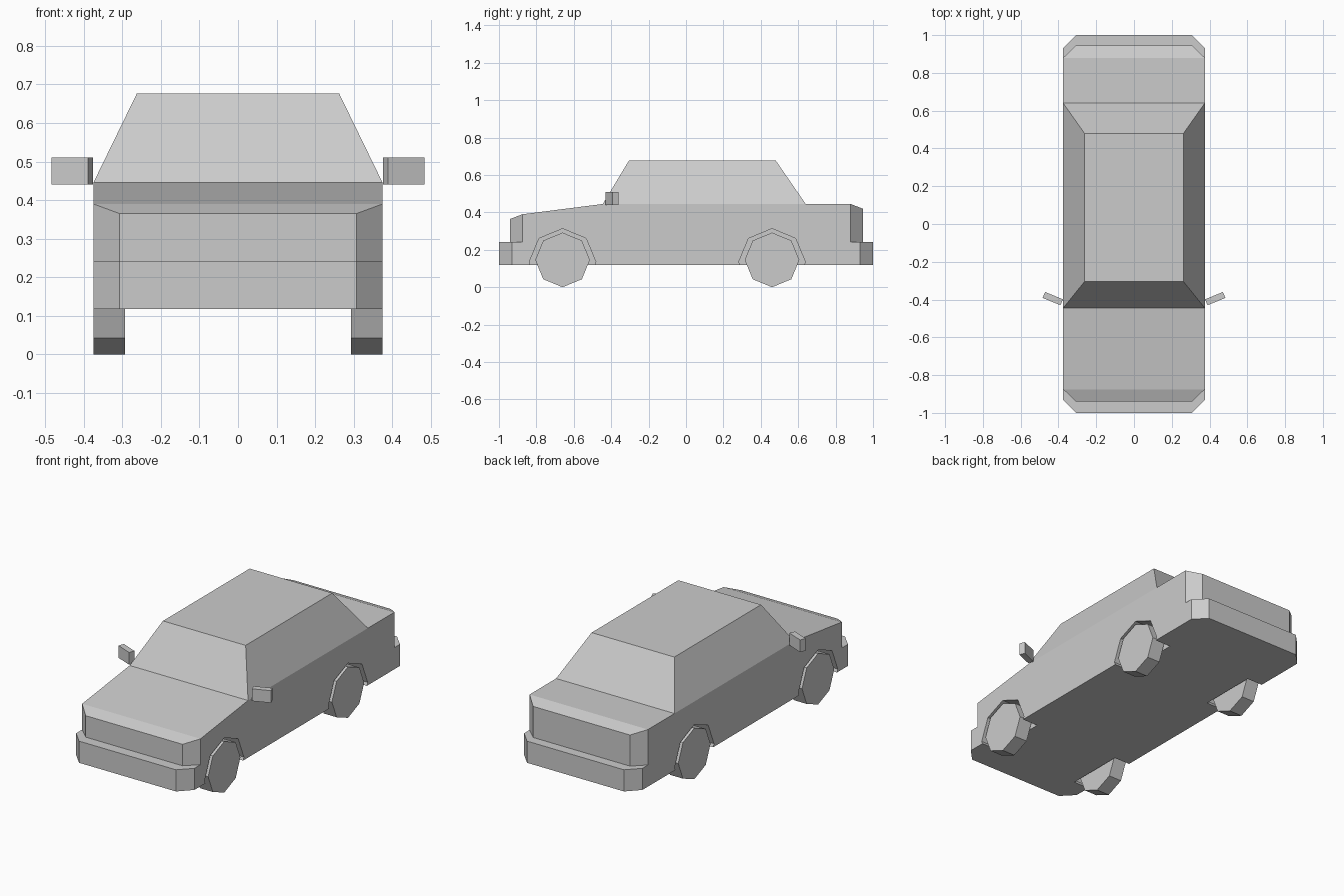
import bpy, bmesh, math
from mathutils import Matrix

cube = bpy.data.objects.get("Cube")
if cube:
    bpy.data.objects.remove(cube, do_unlink=True)

GREY = (0.6, 0.6, 0.6, 1)
paint = bpy.data.materials.new("plain grey")
paint.use_nodes = True
paint.diffuse_color = GREY
paint.node_tree.nodes["Principled BSDF"].inputs["Base Color"].default_value = GREY


def finish(name, bm):
    bmesh.ops.recalc_face_normals(bm, faces=bm.faces)
    mesh = bpy.data.meshes.new(name)
    bm.to_mesh(mesh)
    bm.free()
    mesh.materials.append(paint)
    obj = bpy.data.objects.new(name, mesh)
    bpy.context.collection.objects.link(obj)
    return obj


def loft(name, rings):
    """Skin a row of four-cornered sections and cap both ends."""
    bm = bmesh.new()
    rows = [[bm.verts.new(p) for p in ring] for ring in rings]
    for a, b in zip(rows, rows[1:]):
        for i in range(4):
            j = (i + 1) % 4
            bm.faces.new((a[i], a[j], b[j], b[i]))
    bm.faces.new(rows[0])
    bm.faces.new(rows[-1])
    return finish(name, bm)


def section(y, w, low, top):
    return [(-w, y, low), (w, y, low), (w, y, top), (-w, y, top)]


def rectangle(w, y0, y1, z):
    return [(-w, y0, z), (w, y0, z), (w, y1, z), (-w, y1, z)]


def octagon_prism(name, x0, x1, y, z, radius):
    bm = bmesh.new()
    place = Matrix.Translation(((x0 + x1) / 2, y, z)) @ Matrix.Rotation(math.pi / 2, 4, "Y")
    bmesh.ops.create_cone(bm, cap_ends=True, segments=8, radius1=radius, radius2=radius,
                          depth=abs(x1 - x0), matrix=place)
    return finish(name, bm)


# Lower body with bumpers, upper body and cabin
SIDE, CORNER, SILL, LEDGE, BELT = 0.375, 0.307, 0.118, 0.242, 0.445
body = loft("body", [section(y, w, SILL, LEDGE) for y, w in
                     ((-1, CORNER), (-0.93, SIDE), (0.93, SIDE), (1, CORNER))])
upper = loft("upper_body", [section(y, w, LEDGE, top) for y, w, top in
                            ((-0.94, CORNER, 0.365), (-0.875, SIDE, 0.39), (-0.445, SIDE, BELT),
                             (0.88, SIDE, BELT), (0.945, CORNER, 0.42))])
cabin = loft("cabin", [rectangle(SIDE, -0.445, 0.64, BELT),
                       rectangle(0.262, -0.305, 0.48, 0.677)])

# Wheels and the arch cutters around them
AXLES = {"front": -0.66, "rear": 0.46}
arches = []
for end, y in AXLES.items():
    for side, s in (("left", 1), ("right", -1)):
        octagon_prism(f"{end}_{side}_wheel", s * 0.293, s * SIDE, y, 0.146, 0.146)
        arches.append(octagon_prism("arch_cutter", s * 0.275, s * 0.5, y, 0.135, 0.178))

# Join the shell and cut the arches
for part, mode in [(upper, "UNION"), (cabin, "UNION")] + [(a, "DIFFERENCE") for a in arches]:
    mod = body.modifiers.new(mode.lower(), "BOOLEAN")
    mod.operation, mod.object, mod.solver = mode, part, "EXACT"
bpy.context.view_layer.update()
shell = bpy.data.meshes.new_from_object(body.evaluated_get(bpy.context.evaluated_depsgraph_get()))
body.modifiers.clear()
bm = bmesh.new()
bm.from_mesh(shell)
bmesh.ops.remove_doubles(bm, verts=bm.verts, dist=0.0005)
bmesh.ops.dissolve_limit(bm, angle_limit=0.01, verts=bm.verts, edges=bm.edges)
bm.to_mesh(body.data)
bm.free()
for helper in [upper, cabin] + arches:
    bpy.data.objects.remove(helper, do_unlink=True)
bpy.data.meshes.remove(shell)

# Swept-back door mirrors
for side, s in (("left", 1), ("right", -1)):
    bm = bmesh.new()
    place = (Matrix.Translation((s * 0.43, -0.395, 0.475))
             @ Matrix.Rotation(s * math.radians(22), 4, "Z")
             @ Matrix.Diagonal((0.102, 0.034, 0.07, 1)))
    bmesh.ops.create_cube(bm, size=1, matrix=place)
    finish(f"{side}_mirror", bm)
